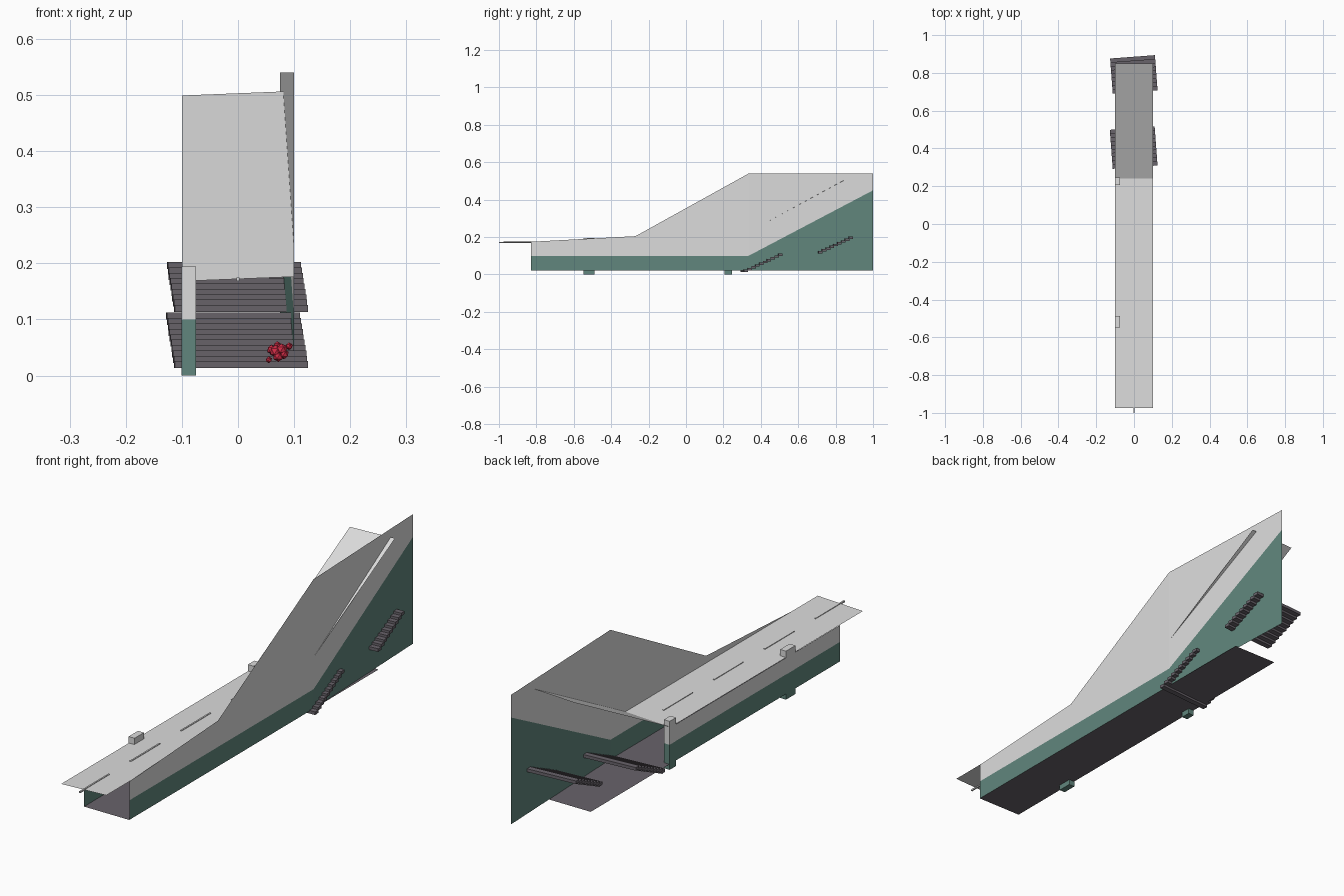
import bpy, bmesh, math, random
from mathutils import Matrix, Vector

if "Cube" in bpy.data.objects:
    bpy.data.objects.remove(bpy.data.objects["Cube"])

random.seed(4)


def material(name, rgb):
    m = bpy.data.materials.new(name)
    m.diffuse_color = (*rgb, 1)
    m.use_nodes = True
    m.node_tree.nodes["Principled BSDF"].inputs["Base Color"].default_value = m.diffuse_color
    return m


WHITE = material("pale grey", (0.72, 0.72, 0.72))
GREEN = material("tile green", (0.12, 0.24, 0.205))
DARK = material("dark grey", (0.14, 0.125, 0.145))
RED = material("red", (0.62, 0.025, 0.06))


def make(name, bm, *mats):
    me = bpy.data.meshes.new(name)
    bm.to_mesh(me)
    bm.free()
    for m in mats:
        me.materials.append(m)
    ob = bpy.data.objects.new(name, me)
    bpy.context.collection.objects.link(ob)
    return ob


def strips(bm, rows):
    """Join rows of points into quads; material index = strip number."""
    rows = [[bm.verts.new(p) for p in r] for r in rows]
    for k, (a, b) in enumerate(zip(rows, rows[1:])):
        for i in range(len(a) - 1):
            f = bm.faces.new((a[i], a[i + 1], b[i + 1], b[i]))
            f.material_index = k


def box(bm, lo, hi, mat=0, matrix=Matrix()):
    c = [(a + b) / 2 for a, b in zip(lo, hi)]
    s = [b - a for a, b in zip(lo, hi)]
    r = bmesh.ops.create_cube(bm, size=1, matrix=matrix @ Matrix.Translation(c) @ Matrix.Diagonal((*s, 1)))
    for f in {f for v in r["verts"] for f in v.link_faces}:
        f.material_index = mat


# Right wall: two-tone sheet, bending inwards beside the stairs
bm = bmesh.new()
stations = [(0.1, -0.83, 0.10, 0.175), (0.1, -0.27, 0.10, 0.205),
            (0.1, 0.335, 0.10, 0.54), (0.075, 1.0, 0.45, 0.54)]
strips(bm, [[(x, y, 0.022) for x, y, g, t in stations],
            [(x, y, g) for x, y, g, t in stations],
            [(x, y, t) for x, y, g, t in stations]])
make("right_wall", bm, GREEN, WHITE)

# Left wall: low, stops at the opening
bm = bmesh.new()
strips(bm, [[(-0.1, y, z) for y in (0.23, -0.83)] for z in (0.022, 0.10, 0.167)])
make("left_wall", bm, GREEN, WHITE)

# Ceiling: flat run, then rising over the stairs
bm = bmesh.new()
strips(bm, [[(-0.1, y, z - 0.004), (0.1, y, z + 0.004)]
            for y, z in ((-0.975, 0.172), (0.24, 0.172), (0.85, 0.503))])
ceiling = make("ceiling", bm, WHITE)
for p in ceiling.data.polygons:
    p.material_index = 0

# Floor
bm = bmesh.new()
strips(bm, [[(-0.1, y, 0.022), (0.1, y, 0.022)] for y in (-0.83, 0.745)])
make("floor", bm, DARK)

# Pillars with a green foot
for name, y0, y1 in (("front_pillar", -0.547, -0.488), ("rear_pillar", 0.207, 0.247)):
    bm = bmesh.new()
    box(bm, (-0.101, y0, 0.0), (-0.075, y1, 0.10), 0)
    box(bm, (-0.101, y0, 0.10), (-0.075, y1, 0.194), 1)
    make(name, bm, GREEN, WHITE)

# Strip lights along the middle of the ceiling
bm = bmesh.new()
for i in range(4):
    y = -1.0 + i * 0.32
    box(bm, (-0.003, y, 0.168), (0.003, y + 0.185, 0.1745))
make("strip_lights", bm, WHITE)

# Two flights of stairs, each turned slightly
for name, y, z, n in (("lower_stairs", 0.302, 0.013, 10), ("upper_stairs", 0.700, 0.113, 9)):
    bm = bmesh.new()
    turn = Matrix.Translation((0.006, y, z)) @ Matrix.Rotation(math.radians(4.3), 4, "Z")
    for i in range(n):
        d, h = i * 0.0205, i * 0.0096
        box(bm, (-0.119, d - 0.001, h), (0.119, d + 0.0215, h + 0.0125), 0, turn)
    make(name, bm, DARK)

# Small red bundle lying by the right wall
bm = bmesh.new()
lumps = [(0.068, 0.043, 0.012), (0.078, 0.046, 0.011), (0.060, 0.046, 0.009),
         (0.072, 0.034, 0.010), (0.082, 0.038, 0.009), (0.091, 0.052, 0.007),
         (0.055, 0.028, 0.006), (0.070, 0.054, 0.007)]
for x, z, r in lumps:
    bmesh.ops.create_icosphere(bm, subdivisions=1, radius=r, matrix=Matrix.Translation(
        Vector((x, random.uniform(-0.015, 0.015), z))))
make("red_bundle", bm, RED)
